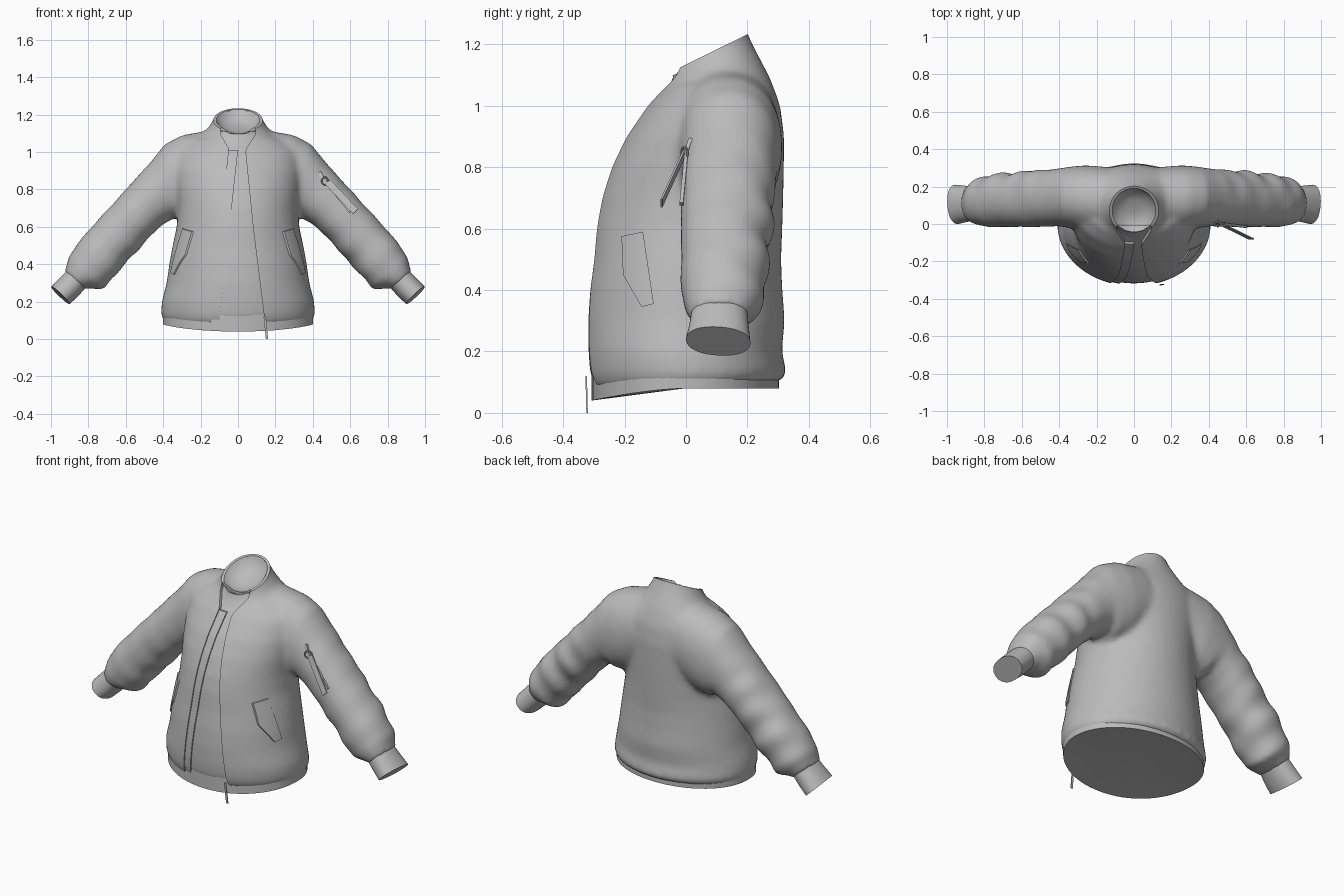
import bpy, bmesh
from math import sin, cos, pi
from mathutils import Vector, Matrix

cube = bpy.data.objects.get("Cube")
if cube:
    bpy.data.objects.remove(cube)

fabric = bpy.data.materials.new("grey fabric")
fabric.use_nodes = True
GREY = (0.5, 0.5, 0.5, 1)
fabric.diffuse_color = GREY
fabric.node_tree.nodes["Principled BSDF"].inputs["Base Color"].default_value = GREY


def add_object(name, bm):
    """Turn a bmesh into an object wearing the fabric."""
    bmesh.ops.recalc_face_normals(bm, faces=bm.faces)
    mesh = bpy.data.meshes.new(name)
    bm.to_mesh(mesh)
    bm.free()
    mesh.materials.append(fabric)
    obj = bpy.data.objects.new(name, mesh)
    bpy.context.collection.objects.link(obj)
    return obj


def loft(bm, rings, power=2.0, sides=48):
    """Closed tube; each ring is two opposite points and a half-axis vector."""
    def bend(v):
        return (1 if v >= 0 else -1) * abs(v) ** (2 / power)
    loops = []
    for p, q, half in rings:
        p, q, half = Vector(p), Vector(q), Vector(half)
        angles = [2 * pi * i / sides for i in range(sides)]
        loops.append([bm.verts.new((p + q) / 2 + (p - q) / 2 * bend(cos(a)) + half * bend(sin(a)))
                      for a in angles])
    for a, b in zip(loops, loops[1:]):
        for i in range(sides):
            j = (i + 1) % sides
            bm.faces.new((a[i], a[j], b[j], b[i]))
    bm.faces.new(loops[0])
    bm.faces.new(loops[-1])


def prism(name, points, axis, lo, hi):
    """Cutter: an outline pushed along x or y."""
    bm = bmesh.new()
    def at(p, d):
        return (d, p[0], p[1]) if axis == "x" else (p[0], d, p[1])
    face = bm.faces.new([bm.verts.new(at(p, lo)) for p in points])
    out = bmesh.ops.extrude_face_region(bm, geom=[face])["geom"]
    step = Vector((hi - lo, 0, 0)) if axis == "x" else Vector((0, hi - lo, 0))
    bmesh.ops.translate(bm, vec=step, verts=[v for v in out if isinstance(v, bmesh.types.BMVert)])
    return add_object(name, bm)


def bake(obj):
    """Replace the mesh by its modified result."""
    graph = bpy.context.evaluated_depsgraph_get()
    mesh = bpy.data.meshes.new_from_object(obj.evaluated_get(graph))
    obj.modifiers.clear()
    obj.data = mesh


def cut(obj, cutter, operation):
    mod = obj.modifiers.new("cut", 'BOOLEAN')
    mod.object, mod.operation, mod.solver = cutter, operation, 'EXACT'
    bake(obj)


def offset_copy(source, name, distance):
    obj = source.copy()
    obj.name = name
    obj.data = source.data.copy()
    bpy.context.collection.objects.link(obj)
    normals = [v.normal.copy() for v in obj.data.vertices]
    for v, n in zip(obj.data.vertices, normals):
        v.co += n * distance
    return obj


def box(name, start, end, width, thick):
    """Flat strip between two points, its face turned to the front."""
    start, end = Vector(start), Vector(end)
    along = (end - start).normalized()
    side = along.cross(Vector((0, 1, 0))).normalized()
    rot = Matrix((side, along.cross(side), along)).transposed().to_4x4()
    bm = bmesh.new()
    size = Matrix.Diagonal((width, thick, (end - start).length, 1))
    bmesh.ops.create_cube(bm, size=1, matrix=Matrix.Translation((start + end) / 2) @ rot @ size)
    return add_object(name, bm)


# Body volume: torso, neck and sleeves merged into one soft skin
bm = bmesh.new()
torso = [(.10, .395, -.31, .308), (.13, .412, -.328, .328), (.20, .408, -.333, .312),
         (.30, .382, -.333, .322), (.40, .368, -.325, .314), (.50, .35, -.31, .31),
         (.60, .328, -.3, .314), (.70, .322, -.28, .317), (.80, .332, -.246, .319),
         (.90, .34, -.196, .32), (1.0, .33, -.126, .307), (1.07, .25, -.065, .282)]
loft(bm, [((0, f, z - max(0, .13 - z) * .7), (0, b, z), (w, 0, 0)) for z, w, f, b in torso])
neck = [(-.12, .98, .30, 1.0, .29), (-.085, 1.045, .277, 1.085, .225),
        (-.06, 1.085, .238, 1.16, .162), (-.052, 1.12, .203, 1.23, .128),
        (-.05, 1.17, .187, 1.30, .124)]
loft(bm, [((0, a, b), (0, c, d), (w, 0, 0)) for a, b, c, d, w in neck])
sleeve = [(.16, 1.115, .12, .70, -.04, .305), (.30, 1.09, .22, .64, -.035, .314),
          (.39, 1.043, .30, .62, -.02, .306), (.472, .942, .338, .648, -.012, .296),
          (.562, .842, .408, .608, -.016, .29), (.662, .732, .508, .508, -.017, .281),
          (.762, .622, .578, .428, -.017, .272), (.852, .522, .648, .348, -.017, .262),
          (.908, .433, .717, .272, -.012, .251), (.917, .387, .787, .278, .004, .221),
          (.93, .36, .825, .26, .015, .205)]
for s in (1, -1):
    loft(bm, [((s * a, (f + k) / 2, b), (s * c, (f + k) / 2, d), (0, (k - f) / 2, 0))
              for a, b, c, d, f, k in sleeve], 2.15)
body = add_object("jacket_body", bm)
mod = body.modifiers.new("merge", 'REMESH')
mod.mode, mod.voxel_size = 'VOXEL', 0.014
mod = body.modifiers.new("soften", 'SMOOTH')
mod.factor, mod.iterations = 0.5, 14
bake(body)

# Soft, uneven folds along the lower sleeves, deepest behind and underneath
shifts = []
for v in body.data.vertices:
    x, y, z = v.co
    s = .68 * abs(x) - .73 * z
    amount = max(0, min(1, (abs(x) - .42) / .15, (.93 - abs(x)) / .08))
    amount *= .001 + .004 * max(0, v.normal.y, -v.normal.z)
    shifts.append(v.normal * amount * (sin(41 * s + 11 * y) + .8 * sin(25 * s - 21 * y + 4 * x)))
for v, d in zip(body.data.vertices, shifts):
    v.co += d

# Tilted neck opening with a dished inside
centre, up, lean = Vector((0, .073, 1.17)), Vector((0, -.44, .9)), Vector((0, .122, .06))
bm = bmesh.new()
bowl = [(-.05, .3), (-.038, .72), (0, .97), (.001, 1.8), (.25, 1.8)]
loft(bm, [(centre + up * d + lean * k, centre + up * d - lean * k, (.12 * k, 0, 0)) for d, k in bowl])
neck_cutter = add_object("neck_cutter", bm)
cut(body, neck_cutter, 'DIFFERENCE')

# Lining, placket and side pockets follow the body surface
lining = offset_copy(body, "lining", -.015)
placket = offset_copy(body, "zip_placket", -.007)
pockets = offset_copy(body, "side_pockets", .007)
opening = prism("opening_cutter", [(-.155, 0), (-.05, 1.0), (-.05, 1.02), (-.09, 1.09), (-.1, 1.18),
                (.1, 1.18), (.09, 1.09), (.045, 1.02), (.04, 1.0), (.08, .6), (.155, 0)], "y", -.6, -.01)
cut(body, opening, 'DIFFERENCE')
strip = prism("placket_cutter", [(-.152, .09), (-.1, .1), (0, 1.01), (-.052, 1.01)], "y", -.6, -.02)
cut(placket, strip, 'INTERSECT')
welt = prism("pocket_cutter", [(-.14, .59), (-.21, .575), (-.205, .45), (-.145, .345), (-.105, .355)],
             "x", -.6, .6)
cut(pockets, welt, 'INTERSECT')
for cutter in (neck_cutter, opening, strip, welt):
    bpy.data.objects.remove(cutter)

# Hem band, dipping at the front
bm = bmesh.new()
loft(bm, [((0, -.308, z), (0, .302, z), (.402, 0, 0)) for z in (.07, .15)], 2.05, 64)
bmesh.ops.poke(bm, faces=[f for f in bm.faces if len(f.verts) > 4])
for v in bm.verts:
    if v.co.z < .1:
        v.co.z = .08 - .04 * max(0, -v.co.y / .308) ** 1.6
add_object("hem_band", bm)

# Cuffs, their ends turned slightly to the front
cuff = [(.905, .375, .81, .28, .018, .2, 0), (.955, .325, .855, .228, .01, .205, .003),
        (.998, .28, .90, .187, .0, .21, .006)]
for s, side in ((1, "left"), (-1, "right")):
    bm = bmesh.new()
    loft(bm, [((s * a, (f + k) / 2, b), (s * c, (f + k) / 2, d), (s * t, (k - f) / 2, -t))
              for a, b, c, d, f, k, t in cuff], 2.2)
    add_object(side + "_cuff", bm)

# Zip pulls and the ribbon on the left sleeve
box("front_zip_pull", (.143, -.325, .12), (.155, -.322, 0), .012, .005)
box("sleeve_ribbon", (.48, -.008, .84), (.628, -.08, .682), .038, .006)
box("sleeve_zip_pull", (.435, .015, .89), (.455, .003, .855), .02, .012)
box("sleeve_zip_tape", (.45, .003, .865), (.6, -.015, .68), .015, .012)
bpy.ops.mesh.primitive_torus_add(location=(.465, -.005, .845), rotation=(pi / 2, 0, .5),
                                 major_radius=.02, minor_radius=.004,
                                 major_segments=20, minor_segments=8)
ring = bpy.context.object
ring.name = "sleeve_zip_ring"
ring.data.materials.append(fabric)

# Smooth cloth with crisp seams
for obj in bpy.context.collection.objects:
    if obj.type == 'MESH':
        obj.select_set(True)
bpy.context.view_layer.objects.active = body
bpy.ops.object.shade_smooth_by_angle(angle=.7)
